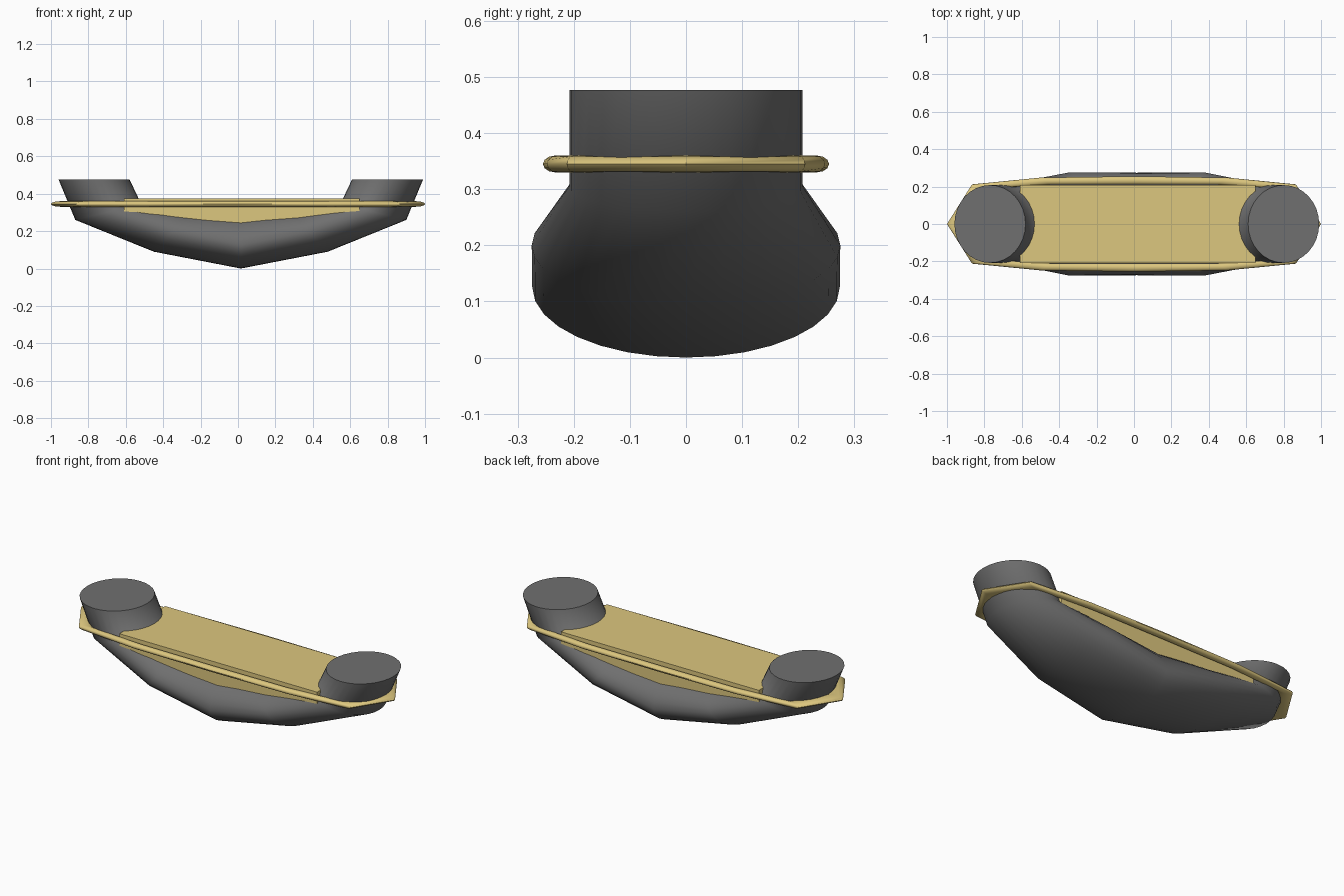
import bpy, bmesh
from math import sin, cos, pi, radians

if "Cube" in bpy.data.objects:
    bpy.data.objects.remove(bpy.data.objects["Cube"])


def material(name, rgb):
    m = bpy.data.materials.new(name)
    m.diffuse_color = (*rgb, 1)
    m.use_nodes = True
    m.node_tree.nodes["Principled BSDF"].inputs["Base Color"].default_value = m.diffuse_color
    return m


DARK = material("dark_grey", (0.16, 0.16, 0.16))
GOLD = material("gold", (0.72, 0.57, 0.21))


def loft(name, rings, mat, closed=False, smooth=None):
    """Skin a list of equal-length rings, capped or closed into a loop."""
    bm = bmesh.new()
    loops = [[bm.verts.new(p) for p in r] for r in rings]
    n = len(loops[0])
    pairs = list(zip(loops, loops[1:]))
    if closed:
        pairs.append((loops[-1], loops[0]))
    else:
        bm.faces.new(loops[0])
        bm.faces.new(loops[-1])
    for a, b in pairs:
        for i in range(n):
            j = (i + 1) % n
            bm.faces.new((a[i], a[j], b[j], b[i]))
    bmesh.ops.recalc_face_normals(bm, faces=bm.faces)
    me = bpy.data.meshes.new(name)
    bm.to_mesh(me)
    bm.free()
    me.materials.append(mat)
    ob = bpy.data.objects.new(name, me)
    bpy.context.collection.objects.link(ob)
    if smooth:
        bpy.ops.object.select_all(action='DESELECT')
        ob.select_set(True)
        bpy.context.view_layer.objects.active = ob
        bpy.ops.object.shade_smooth_by_angle(angle=radians(smooth))
    return ob


# Hull: a U-shaped swept tube with upright round ends
CX = 0.015
SIDES = 32


def hull_ring(side, c, out, inn, half_width):
    pts = []
    for i in range(SIDES):
        t = 2 * pi * i / SIDES
        k = cos(t)
        d = out if k > 0 else inn
        pts.append((CX + side * (c[0] + d[0] * abs(k)),
                    half_width * sin(t),
                    c[1] + d[1] * abs(k)))
    return pts


sections = [
    ((0.785, 0.477), (0.19, 0), (-0.19, 0), 0.208),
    ((0.70, 0.305), (0.185, -0.045), (-0.165, 0.045), 0.208),
    ((0.365, 0.20), (0.10, -0.11), (-0.09, 0.11), 0.275),
]
middle = ((0, 0.125), (0, -0.125), (0, 0.185), 0.274)
rings = [hull_ring(-1, *s) for s in sections]
rings.append(hull_ring(1, *middle))
rings += [hull_ring(1, *s) for s in reversed(sections)]
loft("hull", rings, DARK, smooth=60)

# Deck: flat slab set into the hull, underside hidden inside it
profile = [(-0.61, 0.375), (-0.61, 0.30), (-0.30, 0.22),
           (0.33, 0.22), (0.65, 0.30), (0.65, 0.375)]
loft("deck", [[(x, y, z) for x, z in profile] for y in (-0.208, 0.208)], GOLD)

# Rail: twelve-segment stretched ring, broad at the two tips
outer_y = [0, 0.212, 0.248, 0.255, 0.248, 0.212]
rail = []
for i in range(12):
    a = 2 * pi * i / 12
    y_out = outer_y[i % 6] * (1 if i < 6 else -1)
    ring = []
    for j in range(12):
        p = 2 * pi * j / 12
        inset = 1 - cos(p)
        ring.append((cos(a) * (1 - 0.05 * inset),
                     y_out - sin(a) * 0.022 * inset,
                     0.345 + 0.015 * sin(p)))
    rail.append(ring)
loft("rail", rail, GOLD, closed=True, smooth=40)
